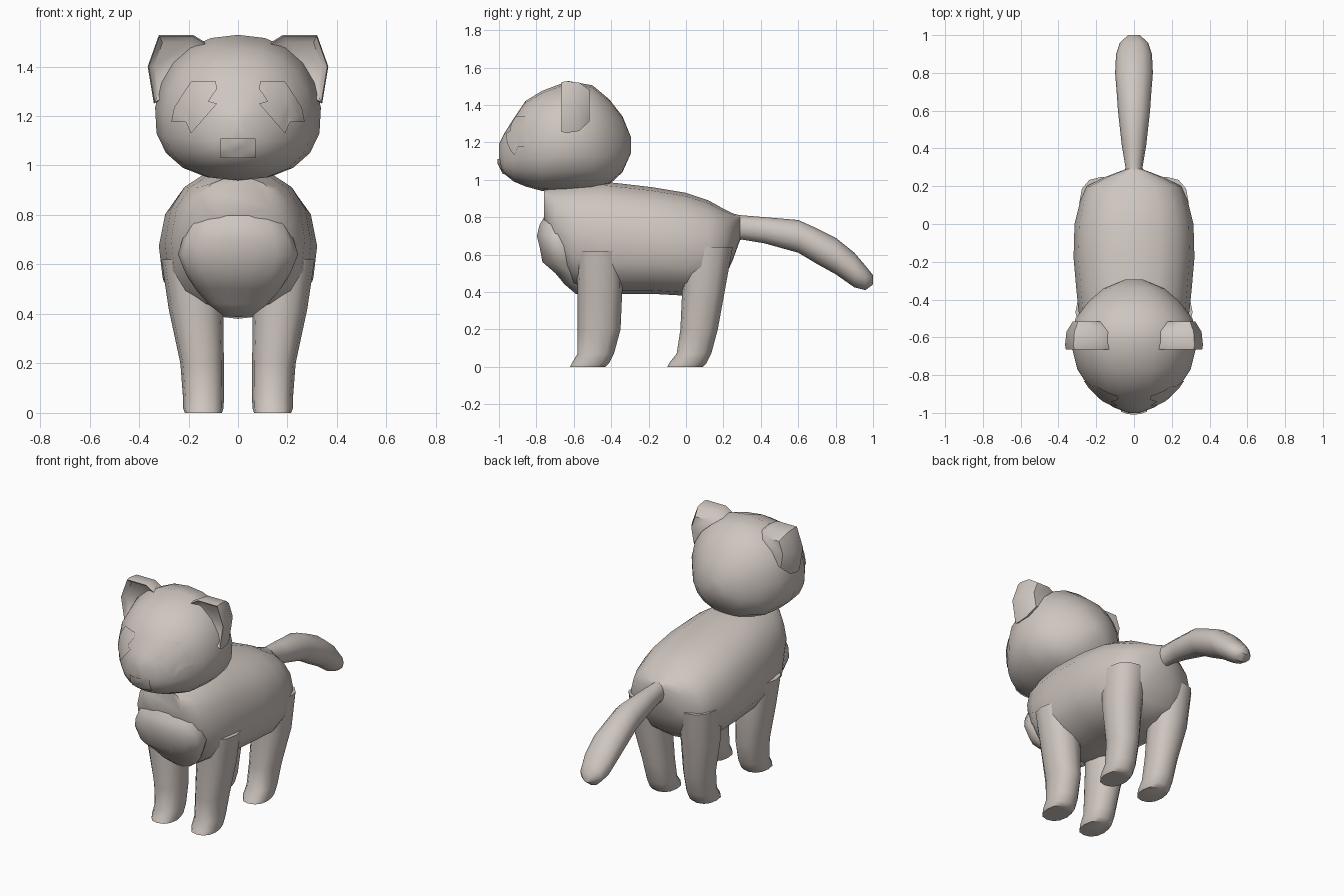
import bpy, bmesh, math
from mathutils import Vector
from mathutils.bvhtree import BVHTree

cube = bpy.data.objects.get("Cube")
if cube:
    bpy.data.objects.remove(cube, do_unlink=True)

fur = bpy.data.materials.new("warm_grey_fur")
fur.use_nodes = True
colour = (0.62, 0.56, 0.52, 1)
fur.diffuse_color = colour
fur.node_tree.nodes["Principled BSDF"].inputs["Base Color"].default_value = colour


def finish(name, bm, angle=50):
    bmesh.ops.recalc_face_normals(bm, faces=bm.faces)
    mesh = bpy.data.meshes.new(name)
    bm.to_mesh(mesh)
    bm.free()
    mesh.materials.append(fur)
    obj = bpy.data.objects.new(name, mesh)
    bpy.context.collection.objects.link(obj)
    bpy.ops.object.select_all(action='DESELECT')
    obj.select_set(True)
    bpy.context.view_layer.objects.active = obj
    bpy.ops.object.shade_smooth_by_angle(angle=math.radians(angle))
    return obj


def power(value, exponent):
    return math.copysign(abs(value) ** (2 / exponent), value)


def loft(name, sections, axis="y", sides=16, exponent=2.0, taper=0.0, mirror=1, dy=0.0, angle=50):
    """Each section is (position on axis, high edge, low edge, half width, optional centre x)."""
    bm = bmesh.new()
    rings = []
    for pos, hi, lo, half, *centre in sections:
        cx = centre[0] if centre else 0
        ring = []
        for i in range(sides):
            a = math.tau * i / sides
            s = power(math.sin(a), exponent)
            x = cx + half * power(math.cos(a), exponent) * (1 - taper * s)
            other = (hi + lo) / 2 + (hi - lo) / 2 * s
            y, z = (pos, other) if axis == "y" else (other, pos)
            ring.append(bm.verts.new((mirror * x, y + dy, z)))
        rings.append(ring)
    for a, b in zip(rings, rings[1:]):
        for i in range(sides):
            j = (i + 1) % sides
            bm.faces.new((a[i], a[j], b[j], b[i]))
    bm.faces.new(rings[0])
    bm.faces.new(rings[-1])
    return finish(name, bm, angle)


# Body, from the neck to the root of the tail
loft("body", [
    (-0.76, 0.95, 0.78, 0.14), (-0.70, 0.96, 0.58, 0.22),
    (-0.60, 0.98, 0.43, 0.27), (-0.45, 0.99, 0.39, 0.295),
    (-0.35, 0.98, 0.39, 0.305), (-0.18, 0.96, 0.39, 0.32),
    (0.0, 0.93, 0.38, 0.315), (0.12, 0.89, 0.40, 0.285),
    (0.20, 0.845, 0.46, 0.25), (0.25, 0.82, 0.57, 0.15),
    (0.29, 0.81, 0.68, 0.045)], exponent=2.4, taper=0.04)

# Head, fuller at the cheeks than at the crown
head = loft("head", [
    (-1.0, 1.19, 1.09, 0.03), (-0.97, 1.25, 1.03, 0.11),
    (-0.92, 1.33, 0.99, 0.18), (-0.86, 1.42, 0.965, 0.24),
    (-0.77, 1.475, 0.94, 0.30), (-0.63, 1.528, 0.94, 0.335),
    (-0.50, 1.505, 0.945, 0.31), (-0.41, 1.43, 0.975, 0.24),
    (-0.34, 1.34, 1.04, 0.16), (-0.295, 1.23, 1.14, 0.05)],
    sides=20, exponent=2.25, taper=0.08)

# Tail, drooping towards a rounded tip
loft("tail", [
    (0.22, 0.82, 0.66, 0.06), (0.30, 0.81, 0.68, 0.045),
    (0.42, 0.80, 0.66, 0.065), (0.60, 0.785, 0.61, 0.085),
    (0.70, 0.74, 0.55, 0.092), (0.80, 0.69, 0.495, 0.1),
    (0.90, 0.61, 0.425, 0.095), (0.96, 0.54, 0.41, 0.075),
    (1.0, 0.49, 0.44, 0.03)], sides=12)

# Chest ruff
loft("chest_ruff", [
    (0.81, -0.62, -0.755, 0.15), (0.76, -0.58, -0.785, 0.2),
    (0.70, -0.57, -0.80, 0.225), (0.64, -0.56, -0.785, 0.243),
    (0.56, -0.55, -0.77, 0.21), (0.50, -0.54, -0.70, 0.17),
    (0.44, -0.53, -0.65, 0.12), (0.39, -0.52, -0.59, 0.055)],
    axis="z", sides=14, exponent=2.2)

# Legs with toes pushed forward
front_leg = [(0.62, -0.34, -0.59, 0.12, 0.19), (0.42, -0.34, -0.58, 0.11, 0.17),
             (0.20, -0.35, -0.58, 0.088, 0.145), (0.07, -0.385, -0.58, 0.083, 0.14),
             (0.02, -0.41, -0.61, 0.082, 0.14), (0.0, -0.43, -0.62, 0.075, 0.14)]
hind_leg = [(0.64, 0.25, -0.03, 0.12, 0.17), (0.42, 0.21, -0.02, 0.11, 0.17),
            (0.20, 0.17, -0.03, 0.088, 0.145), (0.07, 0.135, -0.05, 0.083, 0.14),
            (0.02, 0.11, -0.09, 0.082, 0.14), (0.0, 0.09, -0.10, 0.075, 0.14)]
for side, word in ((1, "left"), (-1, "right")):
    loft(word + "_front_leg", front_leg, axis="z", sides=12, exponent=2.3, mirror=side)
    loft(word + "_hind_leg", hind_leg, axis="z", sides=12, exponent=2.3, mirror=side)


# Ears: flat front with a shallow hollow, rounded back
def ear(name, side):
    outline = [(0.12, 1.49), (0.18, 1.527), (0.32, 1.527), (0.365, 1.4), (0.34, 1.25), (0.24, 1.3)]
    mid = Vector((0.26, 1.41))
    bm = bmesh.new()
    rings = []
    for y, scale in ((-0.64, 0.75), (-0.665, 0.96), (-0.64, 1), (-0.57, 0.93), (-0.515, 0.6)):
        points = [mid + (Vector(p) - mid) * scale for p in outline]
        rings.append([bm.verts.new((side * p.x, y, p.y)) for p in points])
    for a, b in zip(rings, rings[1:]):
        for i in range(len(outline)):
            bm.faces.new((a[i - 1], a[i], b[i], b[i - 1]))
    bm.faces.new(rings[0])
    bm.faces.new(rings[-1])
    finish(name, bm)


# Thin markings draped over the face
skin = BVHTree.FromPolygons([v.co for v in head.data.vertices],
                            [p.vertices for p in head.data.polygons])


def marking(name, outline, side=1):
    bm = bmesh.new()
    bm.faces.new([bm.verts.new((side * x, -2, z)) for x, z in outline])
    bmesh.ops.triangulate(bm, faces=bm.faces)
    bmesh.ops.subdivide_edges(bm, edges=bm.edges, cuts=3, use_grid_fill=True)
    for v in bm.verts:
        hit, normal, _, _ = skin.ray_cast(v.co, Vector((0, 1, 0)))
        if hit:
            v.co = hit + Vector((0, -0.009, 0))
    finish(name, bm)


eye = [(0.19, 1.34), (0.09, 1.34), (0.13, 1.295), (0.085, 1.31), (0.12, 1.26), (0.085, 1.25),
       (0.19, 1.13), (0.21, 1.175), (0.27, 1.175), (0.22, 1.235), (0.258, 1.235)]
for side, word in ((1, "left"), (-1, "right")):
    ear(word + "_ear", side)
    marking(word + "_eye", eye, side)
marking("muzzle_patch", [(-0.07, 1.11), (0.07, 1.11), (0.07, 1.03), (-0.07, 1.03)])
